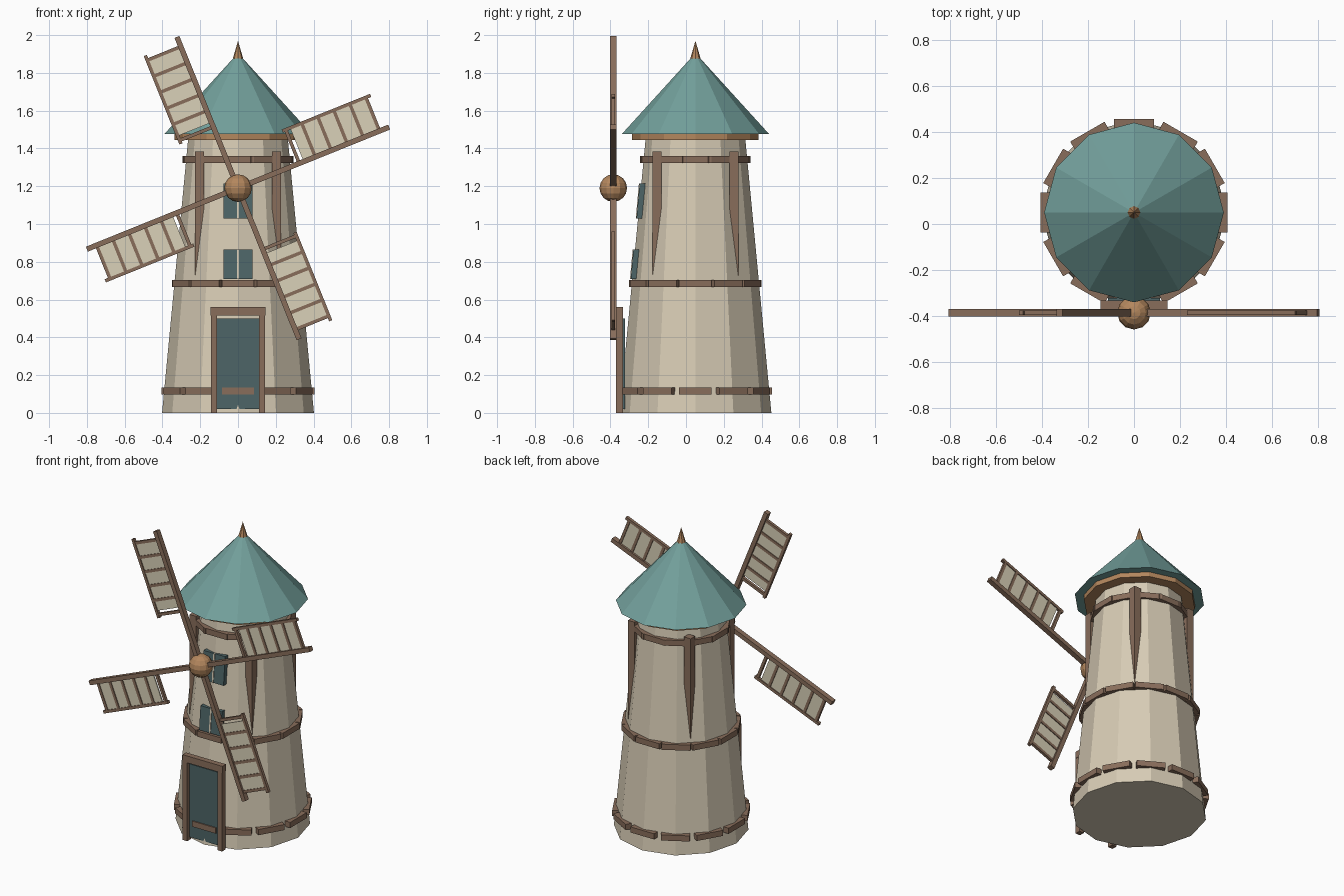
import bpy, bmesh
from math import radians, cos, sin
from mathutils import Matrix, Vector

if "Cube" in bpy.data.objects:
    bpy.data.objects.remove(bpy.data.objects["Cube"])

CY = 0.05                 # tower axis y
HUB = Vector((0, -0.385, 1.19))
SIDES = 12


def material(name, rgb):
    m = bpy.data.materials.new(name)
    m.diffuse_color = (*rgb, 1)
    m.use_nodes = True
    m.node_tree.nodes["Principled BSDF"].inputs["Base Color"].default_value = m.diffuse_color
    return m


PLASTER = material("plaster", (0.68, 0.60, 0.46))
ROOF = material("roof_teal", (0.17, 0.35, 0.33))
WOOD = material("wood", (0.25, 0.155, 0.105))
LIGHT_WOOD = material("light_wood", (0.45, 0.24, 0.11))
DOOR = material("dark_teal", (0.075, 0.13, 0.135))
CLOTH = material("sail_cloth", (0.70, 0.64, 0.48))


def finish(name, bm, mat):
    me = bpy.data.meshes.new(name)
    bm.to_mesh(me)
    bm.free()
    me.materials.append(mat)
    ob = bpy.data.objects.new(name, me)
    bpy.context.collection.objects.link(ob)
    return ob


def cone(name, r0, r1, z0, z1, mat, sides=SIDES):
    bm = bmesh.new()
    bmesh.ops.create_cone(bm, cap_ends=True, segments=sides, radius1=r0, radius2=r1,
                          depth=z1 - z0, matrix=Matrix.Translation((0, CY, (z0 + z1) / 2)))
    return finish(name, bm, mat)


def boxes(name, bounds, mat, xform=Matrix(), lean=0.0):
    """Boxes given as (x0, x1, y0, y1, z0, z1); lean shifts y with height."""
    bm = bmesh.new()
    for x0, x1, y0, y1, z0, z1 in bounds:
        mid = Vector((x0 + x1, y0 + y1, z0 + z1)) / 2
        new = bmesh.ops.create_cube(bm, size=1, matrix=Matrix.Translation(mid)
                                    @ Matrix.Diagonal((x1 - x0, y1 - y0, z1 - z0, 1)))["verts"]
        for v in new:
            v.co.y += lean * (v.co.z - z0)
    bm.transform(xform)
    return finish(name, bm, mat)


def tower_radius(z):
    return 0.402 + (0.263 - 0.402) * z / 1.46


# Tower, wall plate, roof and finial
cone("tower", tower_radius(0), tower_radius(1.46), 0, 1.46, PLASTER)
cone("wall_plate", 0.335, 0.335, 1.445, 1.476, LIGHT_WOOD)
cone("roof", 0.39, 0, 1.476, 1.905, ROOF)
cone("finial", 0.029, 0, 1.87, 1.97, LIGHT_WOOD, 8)

# Rings of short wooden slabs, one on each tower corner
for label, z in (("lower", 0.115), ("middle", 0.686), ("upper", 1.342)):
    bm = bmesh.new()
    r = tower_radius(z) - 0.006
    for i in range(SIDES):
        m = (Matrix.Translation((0, CY, z)) @ Matrix.Rotation(radians(30 * i), 4, 'Z')
             @ Matrix.Translation((r, 0, 0)) @ Matrix.Diagonal((0.04, 0.172, 0.037, 1)))
        bmesh.ops.create_cube(bm, size=1, matrix=m)
    finish(label + "_band", bm, WOOD)

# Four upright posts that sink into the sloping wall
p, h = 0.204, 0.024
boxes("wall_posts", [(sx * p - h, sx * p + h, CY + sy * p - h, CY + sy * p + h, 0.65, 1.385)
                     for sx in (-1, 1) for sy in (-1, 1)], WOOD)

# Door and frame
boxes("door", [(-0.112, 0.112, -0.348, -0.322, 0.02, 0.50)], DOOR)
boxes("door_frame", [(-0.143, -0.11, -0.37, -0.333, 0, 0.515),
                     (0.11, 0.143, -0.37, -0.333, 0, 0.515),
                     (-0.145, 0.145, -0.37, -0.333, 0.515, 0.56)], WOOD)

# Windows: two panes and a pale mullion, leaning with the wall
for label, z0, z1 in (("lower", 0.71, 0.865), ("upper", 1.03, 1.215)):
    y = CY - tower_radius(z0)
    boxes(label + "_window_panes", [(-0.078, -0.005, y - 0.008, y + 0.04, z0, z1),
                                    (0.005, 0.078, y - 0.008, y + 0.04, z0, z1)],
          DOOR, lean=0.09)
    boxes(label + "_window_mullion", [(-0.005, 0.005, y - 0.012, y + 0.03, z0, z1)],
          PLASTER, lean=0.09)

# Hub
bm = bmesh.new()
bmesh.ops.create_uvsphere(bm, u_segments=12, v_segments=8, radius=0.073,
                          matrix=Matrix.Translation(HUB))
finish("hub", bm, LIGHT_WOOD)

# Four sails: spar along local x, lattice on the +z side
rungs = [0.35 + 0.0915 * i for i in range(6)]
for i in range(4):
    m = Matrix.Translation(HUB) @ Matrix.Rotation(-radians(22 + 90 * i), 4, 'Y')
    boxes(f"spar_{i + 1}", [(0.03, 0.863, -0.017, 0.017, -0.014, 0.014)], WOOD, m)
    frame = [(0.33, 0.835, -0.01, 0.01, 0.183, 0.201)]
    frame += [(u - 0.009, u + 0.009, -0.009, 0.009, 0.01, 0.19) for u in rungs]
    boxes(f"sail_frame_{i + 1}", frame, WOOD, m)
    boxes(f"sail_cloth_{i + 1}", [(0.375, 0.81, -0.004, 0.004, 0.012, 0.188)], CLOTH, m)
